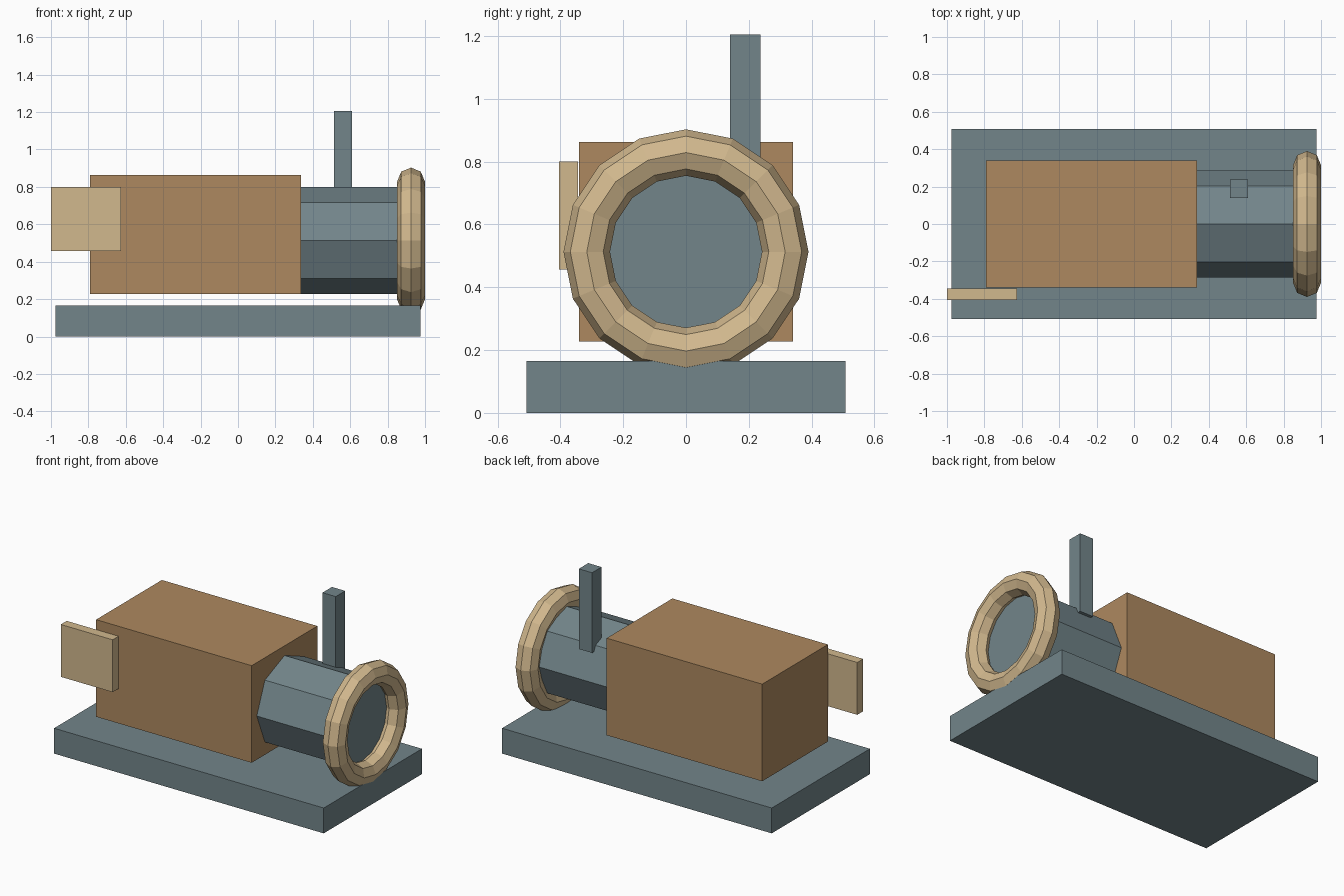
import bpy
from math import pi

if "Cube" in bpy.data.objects:
    bpy.data.objects.remove(bpy.data.objects["Cube"])


def material(name, rgb):
    mat = bpy.data.materials.new(name)
    mat.diffuse_color = (*rgb, 1)
    mat.use_nodes = True
    mat.node_tree.nodes["Principled BSDF"].inputs["Base Color"].default_value = mat.diffuse_color
    return mat


SLATE = material("slate", (0.17, 0.235, 0.255))
BROWN = material("brown", (0.42, 0.25, 0.115))
TAN = material("tan", (0.64, 0.48, 0.27))
AXIS_Z = 0.513  # height of the barrel and ring axis


def finish(name, mat):
    obj = bpy.context.object
    obj.name = name
    obj.data.materials.append(mat)
    return obj


def box(name, mat, x, y, z):
    """Box spanning the given (min, max) range on each axis."""
    spans = (x, y, z)
    bpy.ops.mesh.primitive_cube_add(size=1, location=[(a + b) / 2 for a, b in spans])
    obj = finish(name, mat)
    obj.scale = [b - a for a, b in spans]
    bpy.ops.object.transform_apply(location=False, rotation=False, scale=True)
    return obj


# Base slab, main housing, side plate and upright post
box("base", SLATE, (-0.977, 0.977), (-0.508, 0.508), (0, 0.166))
box("housing", BROWN, (-0.79, 0.337), (-0.34, 0.34), (0.227, 0.863))
box("side_plate", TAN, (-1.0, -0.625), (-0.405, -0.344), (0.457, 0.80))
box("upright_post", SLATE, (0.514, 0.61), (0.14, 0.238), (0.68, 1.205))

# Eight-sided barrel projecting from the housing
x0, x1 = 0.32, 0.90
bpy.ops.mesh.primitive_cylinder_add(vertices=8, radius=0.287, depth=x1 - x0,
                                    location=((x0 + x1) / 2, 0, AXIS_Z),
                                    rotation=(0, pi / 2, 0))
finish("barrel", SLATE)

# Faceted ring around the barrel mouth
bpy.ops.mesh.primitive_torus_add(major_segments=16, minor_segments=8,
                                 major_radius=0.316, minor_radius=0.074,
                                 location=(0.925, 0, AXIS_Z),
                                 rotation=(0, pi / 2, 0))
finish("mouth_ring", TAN)
